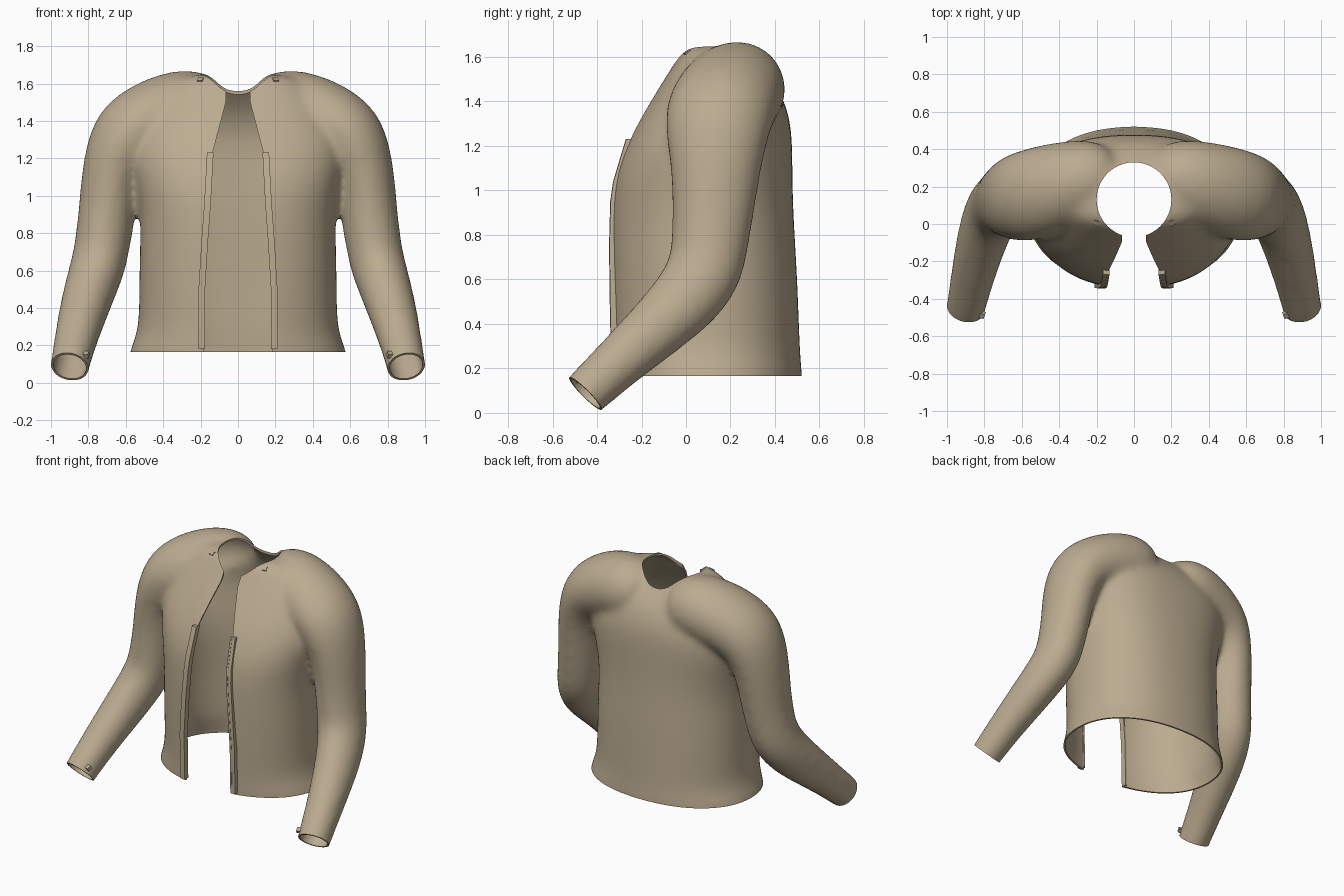
import bpy, bmesh, math
from mathutils import Vector

old = bpy.data.objects.get("Cube")
if old:
    bpy.data.objects.remove(old, do_unlink=True)


def material(name, rgb):
    m = bpy.data.materials.new(name)
    m.use_nodes = True
    m.diffuse_color = (*rgb, 1)
    m.node_tree.nodes["Principled BSDF"].inputs["Base Color"].default_value = (*rgb, 1)
    return m


khaki = material("khaki cloth", (0.50, 0.41, 0.28))


def loft(bm, rings):
    """Bridge rings of points into a closed, capped solid."""
    vs = [[bm.verts.new(p) for p in ring] for ring in rings]
    n = len(vs[0])
    for a, b in zip(vs, vs[1:]):
        for i in range(n):
            j = (i + 1) % n
            bm.faces.new((a[i], a[j], b[j], b[i]))
    bm.faces.new(vs[0])
    bm.faces.new(vs[-1])


def make(name, bm):
    bmesh.ops.recalc_face_normals(bm, faces=bm.faces[:])
    me = bpy.data.meshes.new(name)
    bm.to_mesh(me)
    bm.free()
    me.materials.append(khaki)
    ob = bpy.data.objects.new(name, me)
    bpy.context.collection.objects.link(ob)
    return ob


def solid(name, *lofts):
    bm = bmesh.new()
    for rings in lofts:
        loft(bm, rings)
    return make(name, bm)


def activate(ob):
    bpy.ops.object.select_all(action='DESELECT')
    ob.select_set(True)
    bpy.context.view_layer.objects.active = ob


def torso_ring(z, half, front, back, power, n=32):
    mid, depth = (front + back) / 2, (back - front) / 2
    ring = []
    for i in range(n):
        c, s = math.cos(math.tau * i / n), math.sin(math.tau * i / n)
        ring.append((half * math.copysign(abs(c) ** (2 / power), c),
                     mid + depth * math.copysign(abs(s) ** (2 / power), s), z))
    return ring


def sleeve_rings(path, side, n=20):
    pts = [Vector(p[:3]) for p in path]
    rings = []
    for k, (c, p) in enumerate(zip(pts, path)):
        t = (pts[min(k + 1, len(pts) - 1)] - pts[max(k - 1, 0)]).normalized()
        f = Vector((0, 1, 0))
        f = (f - t * f.dot(t)).normalized()
        v = t.cross(f)
        ring = []
        for i in range(n):
            a = math.tau * i / n
            q = c + v * p[3] * math.cos(a) + f * p[4] * math.sin(a)
            ring.append((q.x * side, q.y, q.z))
        rings.append(ring)
    return rings


# Torso: height, half width, front, back, squareness
torso = [torso_ring(*r) for r in (
    (0.03, 0.60, -0.33, 0.53, 2.2), (0.16, 0.59, -0.33, 0.525, 2.2),
    (0.26, 0.54, -0.335, 0.515, 2.2), (0.4, 0.53, -0.34, 0.51, 2.25),
    (0.65, 0.53, -0.345, 0.50, 2.3), (0.88, 0.52, -0.345, 0.485, 2.35),
    (1.05, 0.545, -0.33, 0.48, 2.4), (1.2, 0.58, -0.275, 0.48, 2.4),
    (1.33, 0.57, -0.205, 0.47, 2.4), (1.46, 0.50, -0.125, 0.42, 2.4),
    (1.56, 0.40, -0.06, 0.33, 2.5), (1.63, 0.32, -0.02, 0.27, 2.6),
    (1.655, 0.2, 0.02, 0.23, 2.4))]

# Shoulder and sleeve: centre, side radius, fore-aft radius
arm = ((0.08, 0.27, 1.43, 0.15, 0.15), (0.22, 0.25, 1.475, 0.225, 0.215),
       (0.42, 0.19, 1.43, 0.225, 0.25), (0.61, 0.14, 1.33, 0.21, 0.25),
       (0.68, 0.135, 1.13, 0.16, 0.21), (0.70, 0.125, 0.92, 0.153, 0.185),
       (0.725, 0.105, 0.74, 0.15, 0.175), (0.745, 0.085, 0.635, 0.15, 0.175),
       (0.785, 0.01, 0.515, 0.143, 0.165), (0.835, -0.16, 0.355, 0.13, 0.137),
       (0.89, -0.40, 0.14, 0.107, 0.11), (0.92, -0.56, -0.02, 0.105, 0.105))

jacket = solid("jacket_body", torso, sleeve_rings(arm, 1), sleeve_rings(arm, -1))

# Cutters for the hem, front opening, neck and cuffs
cutters = []


def block(name, centre, size, rot=None):
    bpy.ops.mesh.primitive_cube_add(size=1, location=centre)
    ob = bpy.context.object
    ob.name, ob.scale = name, size
    if rot:
        ob.rotation_euler = rot
    return ob


cutters.append(block("hem_cutter", (0, 0.1, -0.135), (1.4, 1.4, 0.6)))
half = ((0.185, 0.0), (0.185, 0.5), (0.17, 0.75), (0.15, 1.05),
        (0.138, 1.22), (0.065, 1.5), (0.065, 1.75))
outline = list(half) + [(-x, z) for x, z in reversed(half)]
cutters.append(solid("opening_cutter", [[(x, y, z) for x, z in outline] for y in (-0.7, 0.0)]))
bpy.ops.mesh.primitive_cylinder_add(vertices=48, radius=0.2, depth=0.6, location=(0, 0.13, 1.6))
cutters.append(bpy.context.object)
for s in (1, -1):
    d = Vector((0.055 * s, -0.23, -0.23)).normalized()
    wrist = Vector((0.9 * s, -0.45, 0.085))
    cutters.append(block("cuff_cutter", wrist + d * 0.2, (0.4, 0.4, 0.4),
                         d.to_track_quat('Z', 'Y').to_euler()))

# Blend body and sleeves, hollow them and cut the openings
m = jacket.modifiers.new("round", 'SUBSURF')
m.levels = m.render_levels = 2
m = jacket.modifiers.new("blend", 'REMESH')
m.mode, m.voxel_size = 'VOXEL', 0.02
m = jacket.modifiers.new("soften", 'SMOOTH')
m.factor, m.iterations = 0.5, 14
m = jacket.modifiers.new("cloth", 'SOLIDIFY')
m.thickness, m.offset = 0.012, -1
for c in cutters:
    c.hide_render = True
    m = jacket.modifiers.new("cut", 'BOOLEAN')
    m.operation, m.solver, m.object = 'DIFFERENCE', 'EXACT', c
bpy.context.view_layer.update()
activate(jacket)
for name in [m.name for m in jacket.modifiers]:
    bpy.ops.object.modifier_apply(modifier=name)
for c in cutters:
    bpy.data.objects.remove(c, do_unlink=True)
jacket.data.materials.clear()
jacket.data.materials.append(khaki)
activate(jacket)
bpy.ops.object.shade_smooth_by_angle(angle=math.radians(40))

# Zip tapes and teeth down both edges of the opening
edge = ((0.195, -0.32, 0.18), (0.195, -0.327, 0.5), (0.18, -0.33, 0.75),
        (0.165, -0.325, 0.95), (0.16, -0.312, 1.04), (0.15, -0.255, 1.23))
for s, side in ((1, "left"), (-1, "right")):
    for part, dx, dy, w, h in (("zip_tape", 0.004, 0, 0.012, 0.014),
                               ("zip_teeth", -0.013, 0.004, 0.006, 0.02)):
        rings = [[((x + dx + i * w) * s, y + dy + j * h, z)
                  for i, j in ((-1, -1), (1, -1), (1, 1), (-1, 1))] for x, y, z in edge]
        ob = solid(f"{side}_{part}", rings)
        activate(ob)
        bpy.ops.object.shade_smooth_by_angle(angle=math.radians(40))

    # Small tabs at the cuff and the collar
    for part, loc, size in (("cuff_tab", (0.815 * s, -0.485, 0.15), (0.035, 0.03, 0.025)),
                            ("collar_tab", (0.2 * s, 0.01, 1.615), (0.03, 0.03, 0.025))):
        tab = block(f"{side}_{part}", loc, size, (0.6, 0, 0.3 * s))
        tab.data.materials.append(khaki)
